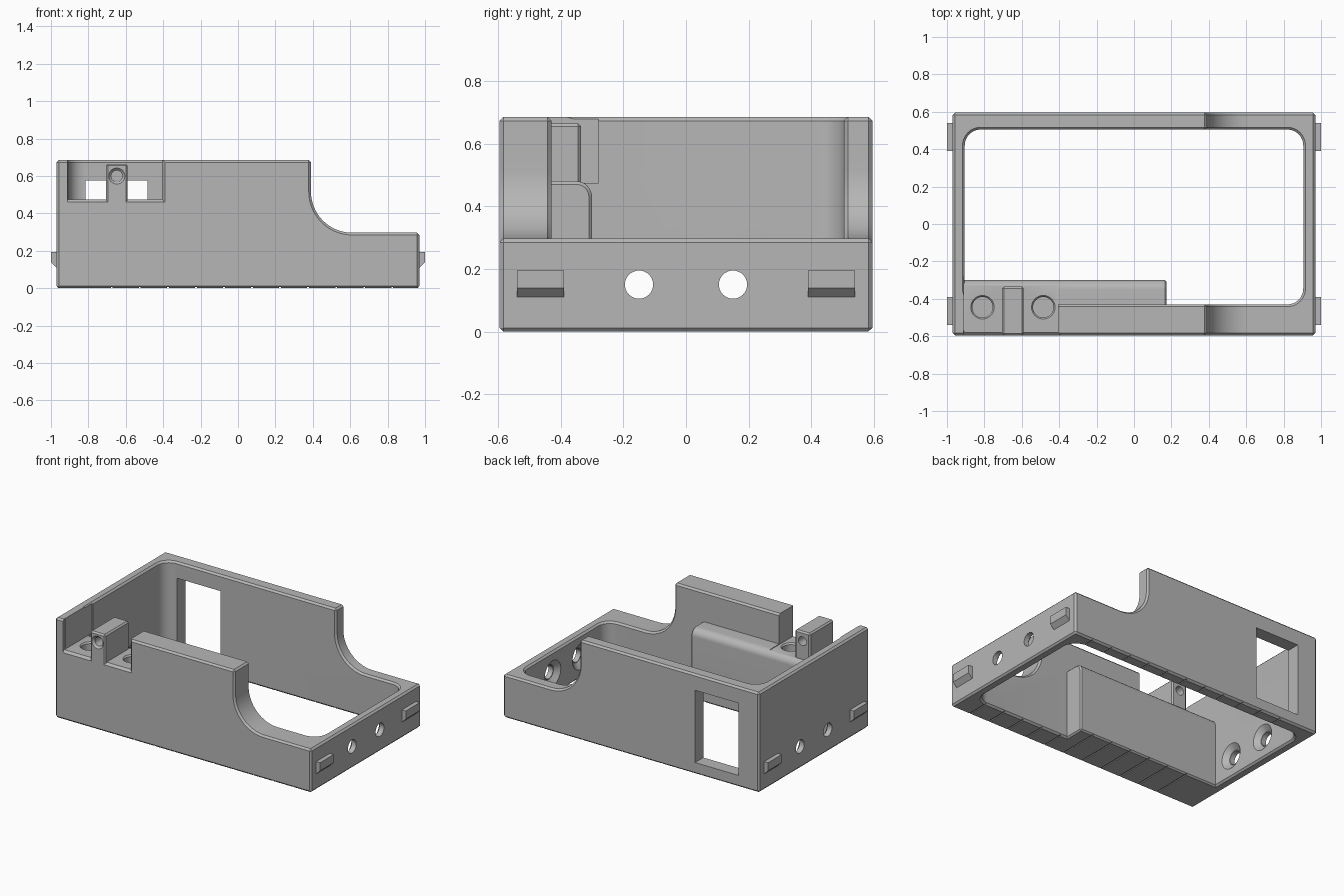
import bpy, bmesh, math

cube = bpy.data.objects.get("Cube")
if cube:
    bpy.data.objects.remove(cube, do_unlink=True)

grey = bpy.data.materials.new("plain_grey")
grey.use_nodes = True
grey.diffuse_color = (0.47, 0.47, 0.47, 1)
grey.node_tree.nodes["Principled BSDF"].inputs["Base Color"].default_value = (0.47, 0.47, 0.47, 1)


def place(axis, p, t):
    u, v = p
    return {"x": (t, u, v), "y": (u, t, v), "z": (u, v, t)}[axis]


def add_loft(bm, axis, pts, a, b, pts2=None):
    """Solid between a profile at a and another (or the same) at b."""
    low = [bm.verts.new(place(axis, p, a)) for p in pts]
    high = [bm.verts.new(place(axis, p, b)) for p in (pts2 or pts)]
    faces = [bm.faces.new(low), bm.faces.new(high[::-1])]
    for i in range(len(pts)):
        j = (i + 1) % len(pts)
        faces.append(bm.faces.new((low[i], high[i], high[j], low[j])))
    bmesh.ops.recalc_face_normals(bm, faces=faces)


def finish(bm, name):
    mesh = bpy.data.meshes.new(name)
    bm.to_mesh(mesh)
    bm.free()
    mesh.materials.append(grey)
    ob = bpy.data.objects.new(name, mesh)
    bpy.context.collection.objects.link(ob)
    return ob


def loft(name, *args, **kw):
    bm = bmesh.new()
    add_loft(bm, *args, **kw)
    return finish(bm, name)


def rect(u0, u1, v0, v1):
    return [(u0, v0), (u1, v0), (u1, v1), (u0, v1)]


def arc(cu, cv, r, start, end, n):
    return [(cu + r * math.cos(math.radians(start + (end - start) * i / n)),
             cv + r * math.sin(math.radians(start + (end - start) * i / n)))
            for i in range(n + 1)]


def apply(ob, mod):
    bpy.context.view_layer.objects.active = ob
    bpy.ops.object.modifier_apply(modifier=mod.name)


def chamfer(ob, width):
    mod = ob.modifiers.new("chamfer", "BEVEL")
    mod.width = width
    mod.segments = 1
    mod.limit_method = "ANGLE"
    mod.angle_limit = math.radians(40)
    mod.use_clamp_overlap = False
    apply(ob, mod)


def combine(ob, other, operation):
    mod = ob.modifiers.new("combine", "BOOLEAN")
    mod.operation = operation
    mod.solver = "EXACT"
    mod.object = other
    apply(ob, mod)
    bpy.data.objects.remove(other, do_unlink=True)


def cut(ob, other):
    combine(ob, other, "DIFFERENCE")


def join(ob, other):
    combine(ob, other, "UNION")


def circle(u, v, r, n=32):
    return arc(u, v, r, 0, 360 * (n - 1) / n, n - 1)


# Side silhouette with the scooped step
side = ([(-0.97, 0), (0.97, 0), (0.97, 0.297)]
        + arc(0.61, 0.517, 0.22, 270, 180, 16) + [(0.39, 0.685), (-0.97, 0.685)])
body = loft("open_case", "y", side, -0.595, 0.595)

# Open cavity with rounded corners
r = 0.085
x0, x1, y0, y1 = -0.905, 0.905, -0.43, 0.505
cavity = (arc(x1 - r, y1 - r, r, 0, 90, 8) + arc(x0 + r, y1 - r, r, 90, 180, 8)
          + arc(x0 + r, y0 + r, r, 180, 270, 8) + arc(x1 - r, y0 + r, r, 270, 360, 8))
cut(body, loft("cavity_cutter", "z", cavity, -0.2, 0.9))
chamfer(body, 0.012)

# Thick inner block along the front wall, rounded on its upper inner edge
profile = [(-0.50, 0), (-0.30, 0)] + arc(-0.35, 0.43, 0.05, 0, 90, 8) + [(-0.50, 0.48)]
block = loft("inner_block", "x", profile, -0.94, 0.175)
chamfer(block, 0.01)
join(body, block)

# Notch in the front wall with a flared outer edge
cut(body, loft("notch_cutter", "y", rect(-0.91, -0.405, 0.475, 0.9), -0.7, -0.28))
cut(body, loft("notch_flare_cutter", "y", rect(-0.912, -0.375, 0.445, 0.9), -0.61, -0.57,
               pts2=rect(-0.912, -0.415, 0.485, 0.9)))

# Post standing in the notch, with a hole from front to back
post = loft("post", "y", rect(-0.705, -0.59, 0.42, 0.665), -0.595, -0.335)
chamfer(post, 0.01)
join(body, post)
hx, hz = -0.648, 0.6
cut(body, loft("post_hole_cutter", "y", circle(hx, hz, 0.03), -0.7, -0.25))
cut(body, loft("post_sink_cutter", "y", circle(hx, hz, 0.048), -0.60, -0.582,
               pts2=circle(hx, hz, 0.03)))

# Blind screw holes either side of the post
for x in (-0.81, -0.485):
    cut(body, loft("screw_hole_cutter", "z", circle(x, -0.445, 0.055), 0.22, 0.6))
    cut(body, loft("screw_sink_cutter", "z", circle(x, -0.445, 0.055), 0.465, 0.48,
                   pts2=circle(x, -0.445, 0.067)))

# Window in the back wall
cut(body, loft("window_cutter", "y", rect(-0.815, -0.485, 0.08, 0.575), 0.45, 0.7))

# End walls: countersunk holes and snap tabs
for s in (-1, 1):
    for y in (-0.15, 0.15):
        cut(body, loft("end_hole_cutter", "x", circle(y, 0.15, 0.045), s * 0.85, s * 1.1))
        cut(body, loft("end_sink_cutter", "x", circle(y, 0.15, 0.093), s * 0.90, s * 0.935,
                       pts2=circle(y, 0.15, 0.05)))
    tab = [(s * 0.95, 0.11), (s * 0.97, 0.11), (s * 1.0, 0.14), (s * 1.0, 0.195), (s * 0.95, 0.195)]
    for y in (-0.54, 0.39):
        join(body, loft("snap_tab", "y", tab, y, y + 0.15))

# Fine grooves across the underside
bm = bmesh.new()
for i in range(11):
    x = -0.675 + 0.15 * i
    add_loft(bm, "y", rect(x - 0.005, x + 0.005, -0.05, 0.006), -0.7, 0.7)
cut(body, finish(bm, "groove_cutter"))

# Smooth the curved walls, keep the chamfers crisp
bpy.ops.object.select_all(action="DESELECT")
body.select_set(True)
bpy.context.view_layer.objects.active = body
bpy.ops.object.shade_smooth_by_angle(angle=math.radians(30))
